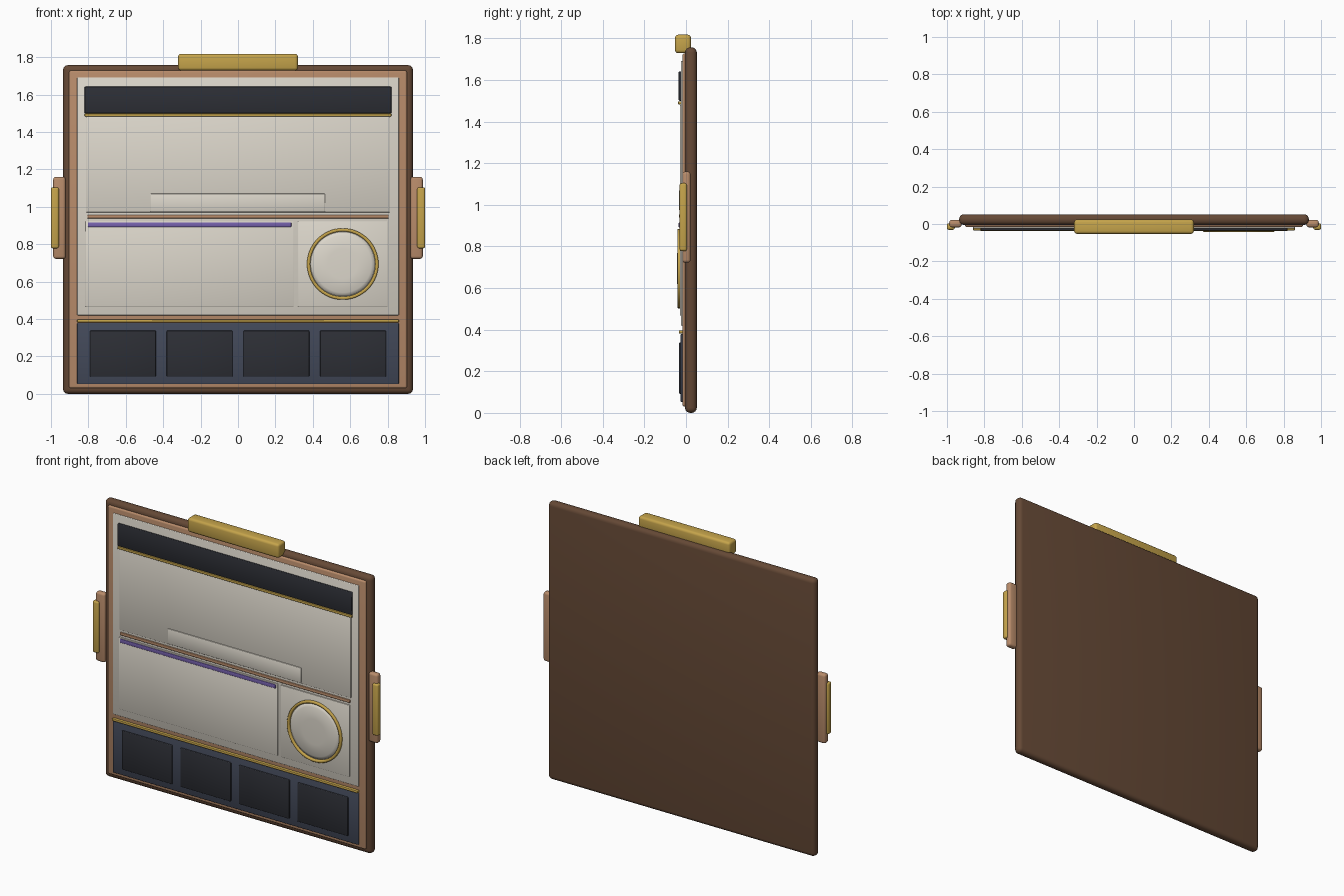
import bpy, bmesh
from math import sin, cos, tau

default = bpy.data.objects.get("Cube")
if default:
    bpy.data.objects.remove(default, do_unlink=True)


def material(name, r, g, b):
    m = bpy.data.materials.new(name)
    m.use_nodes = True
    m.diffuse_color = (r, g, b, 1)
    m.node_tree.nodes["Principled BSDF"].inputs["Base Color"].default_value = (r, g, b, 1)
    return m


BROWN = material("dark_wood", .13, .066, .036)
TAN = material("copper_tan", .48, .26, .145)
CREAM = material("cream", .72, .68, .6)
GOLD = material("gold", .56, .37, .07)
NAVY = material("navy", .055, .066, .1)
DARK = material("charcoal", .026, .028, .036)
PURPLE = material("purple", .18, .12, .42)


def finish(name, bm, mat):
    bmesh.ops.recalc_face_normals(bm, faces=bm.faces)
    for f in bm.faces:
        f.smooth = True
    mesh = bpy.data.meshes.new(name)
    bm.to_mesh(mesh)
    bm.free()
    mesh.materials.append(mat)
    ob = bpy.data.objects.new(name, mesh)
    bpy.context.collection.objects.link(ob)
    return ob


def box(name, mat, x, z, y, bevel=.004, segments=2):
    """Soft-edged box given by its (min, max) range on each axis."""
    bm = bmesh.new()
    bmesh.ops.create_cube(bm, size=1)
    for v in bm.verts:
        v.co = [(lo + hi) / 2 + c * (hi - lo) for c, (lo, hi) in zip(v.co, (x, y, z))]
    bmesh.ops.bevel(bm, geom=bm.edges[:], offset=bevel, segments=segments,
                    profile=.5, affect='EDGES')
    return finish(name, bm, mat)


def lathe(name, mat, profile, cx, cz, closed=False, steps=64):
    """Turn (radius, y) points round a front-facing axis."""
    bm = bmesh.new()
    rings = []
    for r, y in profile:
        if r == 0:
            rings.append([bm.verts.new((cx, y, cz))] * steps)
        else:
            rings.append([bm.verts.new((cx + r * cos(tau * i / steps), y,
                                        cz + r * sin(tau * i / steps))) for i in range(steps)])
    pairs = list(zip(rings, rings[1:]))
    if closed:
        pairs.append((rings[-1], rings[0]))
    for a, b in pairs:
        for i in range(steps):
            j = (i + 1) % steps
            bm.faces.new(list(dict.fromkeys((a[i], a[j], b[j], b[i]))))
    return finish(name, bm, mat)


# Backing board and the stacked front panels
box("back_board", BROWN, (-.935, .935), (0, 1.757), (-.005, .052), .025, 4)
box("inner_frame", TAN, (-.903, .903), (.03, 1.728), (-.017, .02), .01, 3)
box("main_panel", CREAM, (-.86, .86), (.42, 1.692), (-.024, .01))

# Header bar with its trim
box("header_bar", DARK, (-.82, .82), (1.5, 1.642), (-.035, 0))
box("header_trim", GOLD, (-.82, .82), (1.483, 1.498), (-.038, 0), .003)

# Upper section
box("upper_plate", CREAM, (-.81, .81), (.97, 1.48), (-.029, 0), .003)
box("label_shelf", CREAM, (-.468, .465), (.975, 1.07), (-.034, 0), .003)
box("divider_strip", TAN, (-.805, .805), (.938, .956), (-.033, 0), .003)

# Lower section
box("lower_left_plate", CREAM, (-.815, .298), (.467, .922), (-.029, 0), .003)
box("accent_strip", PURPLE, (-.803, .285), (.892, .916), (-.035, 0), .003)
box("dial_plate", CREAM, (.32, .8), (.467, .922), (-.029, 0), .003)

# Round dial and its ring
lathe("dial_ring", GOLD, [(.191, -.01), (.191, -.038), (.187, -.042), (.179, -.042),
                          (.174, -.038), (.174, -.01)], .56, .694, closed=True)
lathe("dial_face", CREAM, [(.176, -.02), (.172, -.029), (.153, -.039), (.08, -.042),
                           (0, -.043)], .56, .694)

# Bottom row of four dark tiles
box("bottom_trim", GOLD, (-.86, .86), (.382, .397), (-.034, 0), .003)
box("bottom_panel", NAVY, (-.86, .86), (.052, .38), (-.026, 0))
for i in range(4):
    cx = (i - 1.5) * .41
    box(f"tile_{i + 1}", DARK, (cx - .176, cx + .176), (.092, .338), (-.034, 0))

# Top handle and the two side grips
box("top_handle", GOLD, (-.32, .32), (1.729, 1.818), (-.053, .024), .015, 3)
for side, s in (("left", 1), ("right", -1)):
    box(f"{side}_grip_base", TAN, sorted((s * .922, s * .988)), (.722, 1.16),
        (-.018, .022), .014, 3)
    box(f"{side}_grip_inlay", GOLD, sorted((s * .958, s)), (.778, 1.104),
        (-.031, .004), .01, 3)
